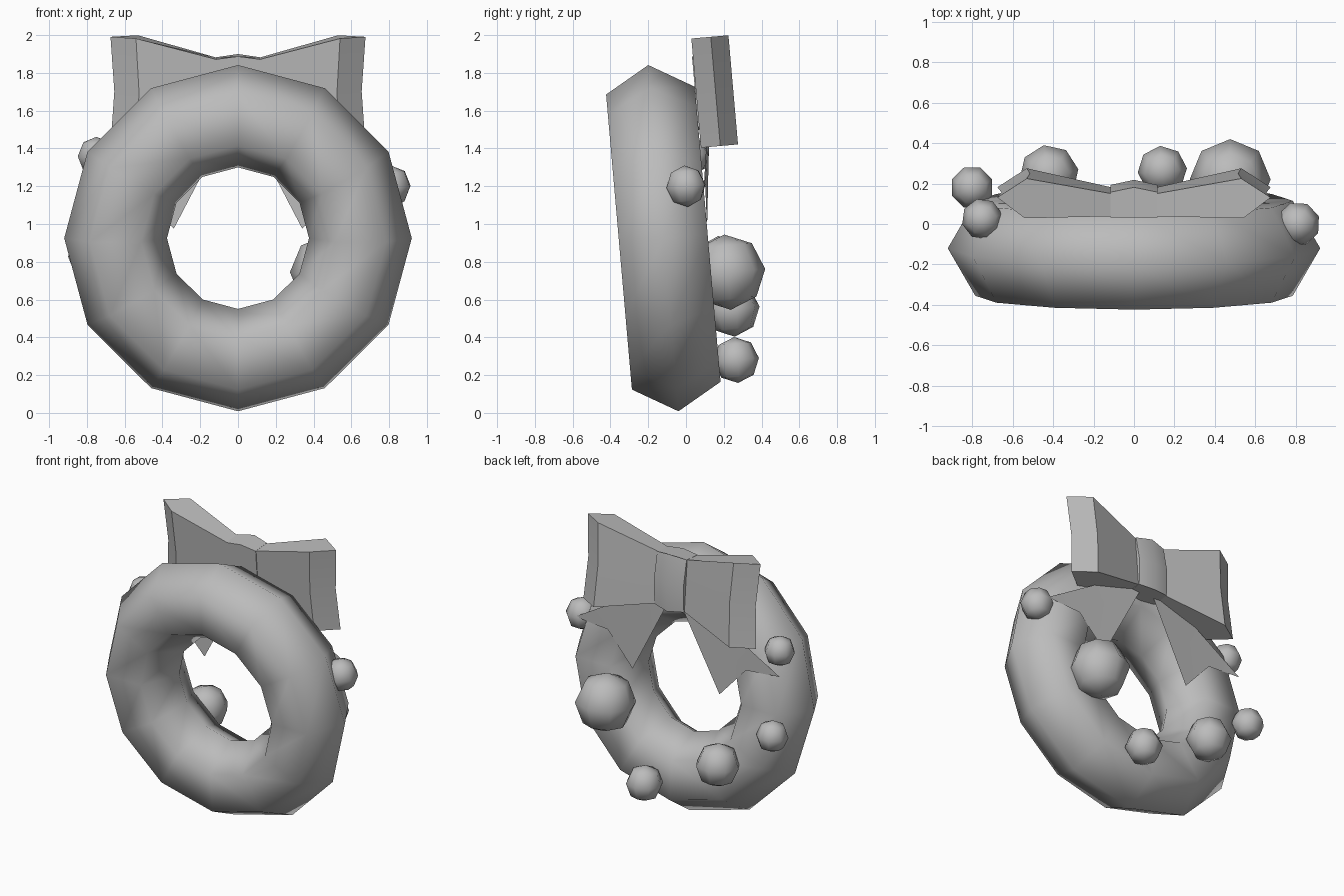
import bpy, bmesh, math
from mathutils import Matrix, Vector

cube = bpy.data.objects.get("Cube")
if cube:
    bpy.data.objects.remove(cube, do_unlink=True)

grey = bpy.data.materials.new("plain_grey")
grey.use_nodes = True
GREY = (0.5, 0.5, 0.5, 1)
grey.diffuse_color = GREY
grey.node_tree.nodes["Principled BSDF"].inputs["Base Color"].default_value = GREY

# The whole wreath leans forward; parts are built in this leaning frame
LEAN = Matrix.Rotation(math.radians(5), 4, 'X')
FRAME = Matrix.Translation((0, -0.12, 0.925)) @ LEAN
BOW_Z = 0.75


def finish(name, bm, matrix=FRAME, angle=None):
    bmesh.ops.recalc_face_normals(bm, faces=bm.faces)
    bm.transform(matrix)
    mesh = bpy.data.meshes.new(name)
    bm.to_mesh(mesh)
    bm.free()
    mesh.materials.append(grey)
    ob = bpy.data.objects.new(name, mesh)
    bpy.context.collection.objects.link(ob)
    bpy.ops.object.select_all(action='DESELECT')
    ob.select_set(True)
    bpy.context.view_layer.objects.active = ob
    if angle:
        bpy.ops.object.shade_smooth_by_angle(angle=math.radians(angle))
    else:
        bpy.ops.object.shade_smooth()
    return ob


def block(name, profile, side, pinch):
    """Solid from a plan profile of (x, depth, half height), with a shaped middle row."""
    bm = bmesh.new()
    rows = []
    for t in (-1, 0, 1):
        rows.append([bm.verts.new((side * x * (1 if t else pinch[0]),
                                   y + (0 if t or y < 0.3 else pinch[1]),
                                   BOW_Z + t * h)) for x, y, h in profile])
    n = len(profile)
    for a, b in zip(rows, rows[1:]):
        for i in range(n):
            j = (i + 1) % n
            bm.faces.new((a[i], a[j], b[j], b[i]))
    bm.faces.new(rows[0])
    bm.faces.new(rows[-1])
    return finish(name, bm, angle=35)


# Ring: twelve segments, six-sided tube
bm = bmesh.new()
rings = []
for i in range(12):
    a = math.tau * i / 12
    ring = []
    for j in range(6):
        t = math.tau * j / 6
        r = 0.648 + 0.272 * math.cos(t)
        ring.append(bm.verts.new((r * math.cos(a), 0.272 * math.sin(t), r * math.sin(a))))
    rings.append(ring)
for i in range(12):
    p, q = rings[i], rings[(i + 1) % 12]
    for j in range(6):
        k = (j + 1) % 6
        bm.faces.new((p[j], p[k], q[k], q[j]))
finish("wreath_ring", bm)

# Bow loops, knot and notched tails
LOOP = [(0.1, 0.24, 0.175), (0.54, 0.24, 0.29), (0.675, 0.343, 0.29),
        (0.53, 0.437, 0.29), (0.1, 0.35, 0.175)]
KNOT = [(-0.115, 0.235, 0.18), (0, 0.235, 0.195), (0.115, 0.235, 0.18),
        (0.115, 0.36, 0.18), (0, 0.385, 0.195), (-0.115, 0.36, 0.18)]
TAIL = [(0.03, 0.3, 0.62), (0.34, 0.235, 0.03), (0.54, 0.245, 0.25),
        (0.8, 0.24, 0.27), (0.1, 0.3, 0.68)]
for label, side in (("left", 1), ("right", -1)):
    block("bow_loop_" + label, LOOP, side, (0.97, 0))
    bm = bmesh.new()
    v = [bm.verts.new((side * x, y, z)) for x, y, z in TAIL]
    bm.faces.new((v[0], v[1], v[2]))
    bm.faces.new((v[0], v[2], v[4]))
    bm.faces.new((v[2], v[3], v[4]))
    solid = bmesh.ops.solidify(bm, geom=bm.faces[:], thickness=0.006)
    finish("bow_tail_" + label, bm, angle=30)
block("bow_knot", KNOT, 1, (1, 0.02))

# Berries: centre, radius, twist
BERRIES = [((0.475, 0.22, 0.745), 0.2, 0), ((-0.42, 0.245, 0.55), 0.147, 10),
           ((0.14, 0.265, 0.28), 0.122, 5), ((-0.8, 0.18, 0.83), 0.107, 22),
           ((-0.75, 0.025, 1.36), 0.102, 15), ((0.81, 0, 1.2), 0.11, 20)]
for i, (centre, radius, twist) in enumerate(BERRIES):
    bm = bmesh.new()
    bmesh.ops.create_uvsphere(bm, u_segments=8, v_segments=4, radius=radius)
    finish("berry_%d" % (i + 1), bm, Matrix.Translation(centre) @ LEAN
           @ Matrix.Rotation(math.radians(twist), 4, 'Z'))
